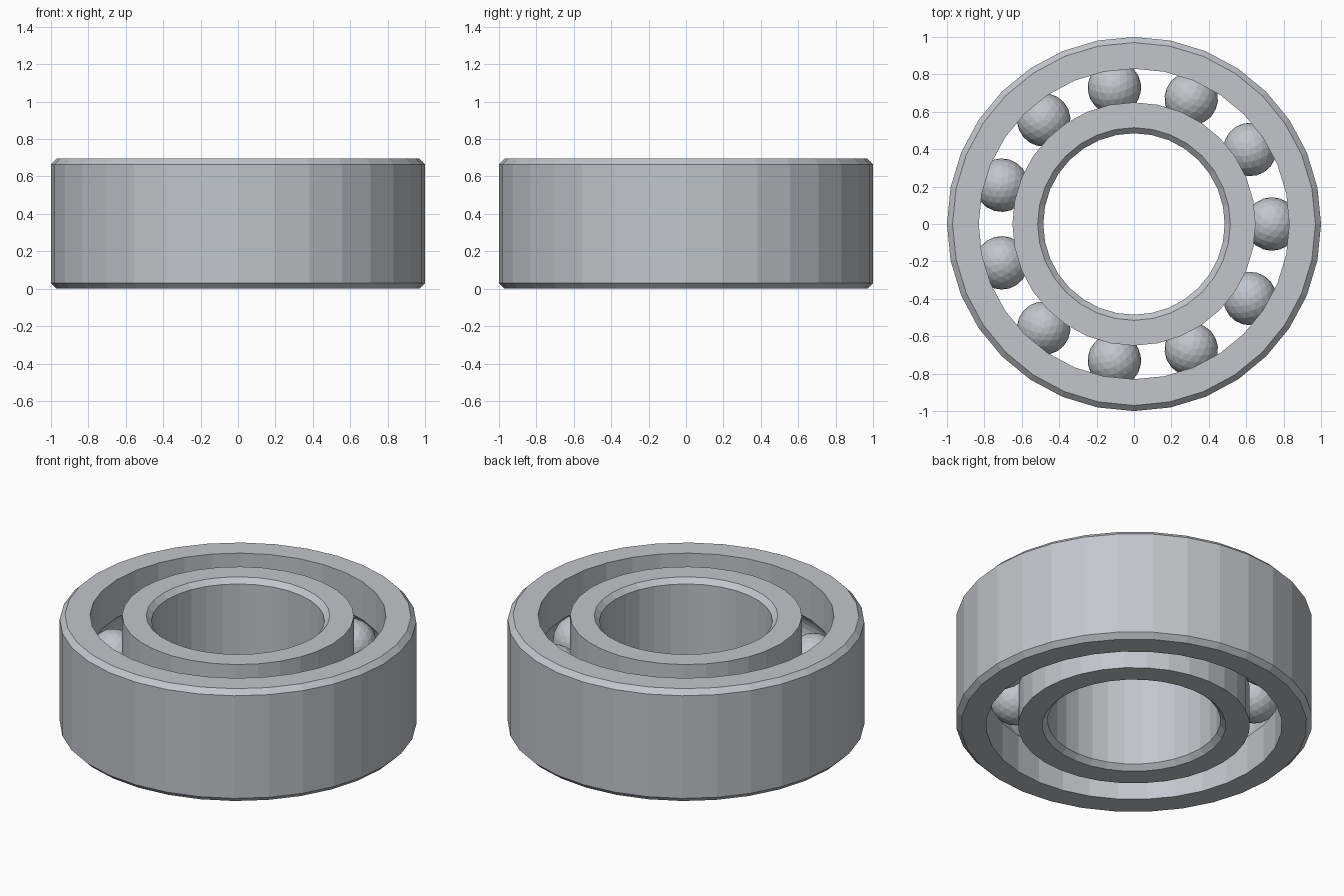
import bpy, bmesh, math
from mathutils import Matrix

cube = bpy.data.objects.get("Cube")
if cube:
    bpy.data.objects.remove(cube, do_unlink=True)

HEIGHT = 0.695
MID = HEIGHT / 2
CHAMFER = 0.03
SIDES = 32
PITCH = 0.737        # radius of the circle of ball centres
BALL = 0.143
GROOVE = 0.146
BALLS = 11

steel = bpy.data.materials.new("brushed steel grey")
steel.use_nodes = True
colour = (0.54, 0.56, 0.59, 1)
steel.diffuse_color = colour
steel.node_tree.nodes["Principled BSDF"].inputs["Base Color"].default_value = colour


def finish(bm, name):
    bmesh.ops.recalc_face_normals(bm, faces=bm.faces)
    mesh = bpy.data.meshes.new(name)
    bm.to_mesh(mesh)
    bm.free()
    mesh.materials.append(steel)
    obj = bpy.data.objects.new(name, mesh)
    bpy.context.collection.objects.link(obj)
    return obj


def ring_profile(wall, rim, steps=8):
    """Closed (r, z) section: chamfered rim on one side, ball groove in the other."""
    toward = 1 if rim > wall else -1
    inset = rim - toward * CHAMFER
    half = math.acos(abs(wall - PITCH) / GROOVE)
    arc = []
    for i in range(steps + 1):
        a = -half + 2 * half * i / steps
        arc.append((PITCH + toward * GROOVE * math.cos(a), MID + GROOVE * math.sin(a)))
    return [(wall, 0), *arc, (wall, HEIGHT), (inset, HEIGHT),
            (rim, HEIGHT - CHAMFER), (rim, CHAMFER), (inset, 0)]


def make_ring(name, wall, rim):
    bm = bmesh.new()
    loops = []
    for s in range(SIDES):
        a = math.tau * s / SIDES
        loops.append([bm.verts.new((r * math.cos(a), r * math.sin(a), z))
                      for r, z in ring_profile(wall, rim)])
    for s, loop in enumerate(loops):
        after = loops[(s + 1) % SIDES]
        for i in range(len(loop)):
            j = (i + 1) % len(loop)
            bm.faces.new((loop[i], after[i], after[j], loop[j]))
    return finish(bm, name)


# Races
make_ring("outer_race", 0.83, 1.0)
make_ring("inner_race", 0.65, 0.485)

# Balls
for n in range(BALLS):
    a = math.tau * n / BALLS
    bm = bmesh.new()
    bmesh.ops.create_icosphere(bm, subdivisions=3, radius=BALL)
    ball = finish(bm, f"ball_{n + 1}")
    ball.matrix_world = (Matrix.Rotation(a, 4, 'Z')
                         @ Matrix.Translation((PITCH, 0, MID)))
